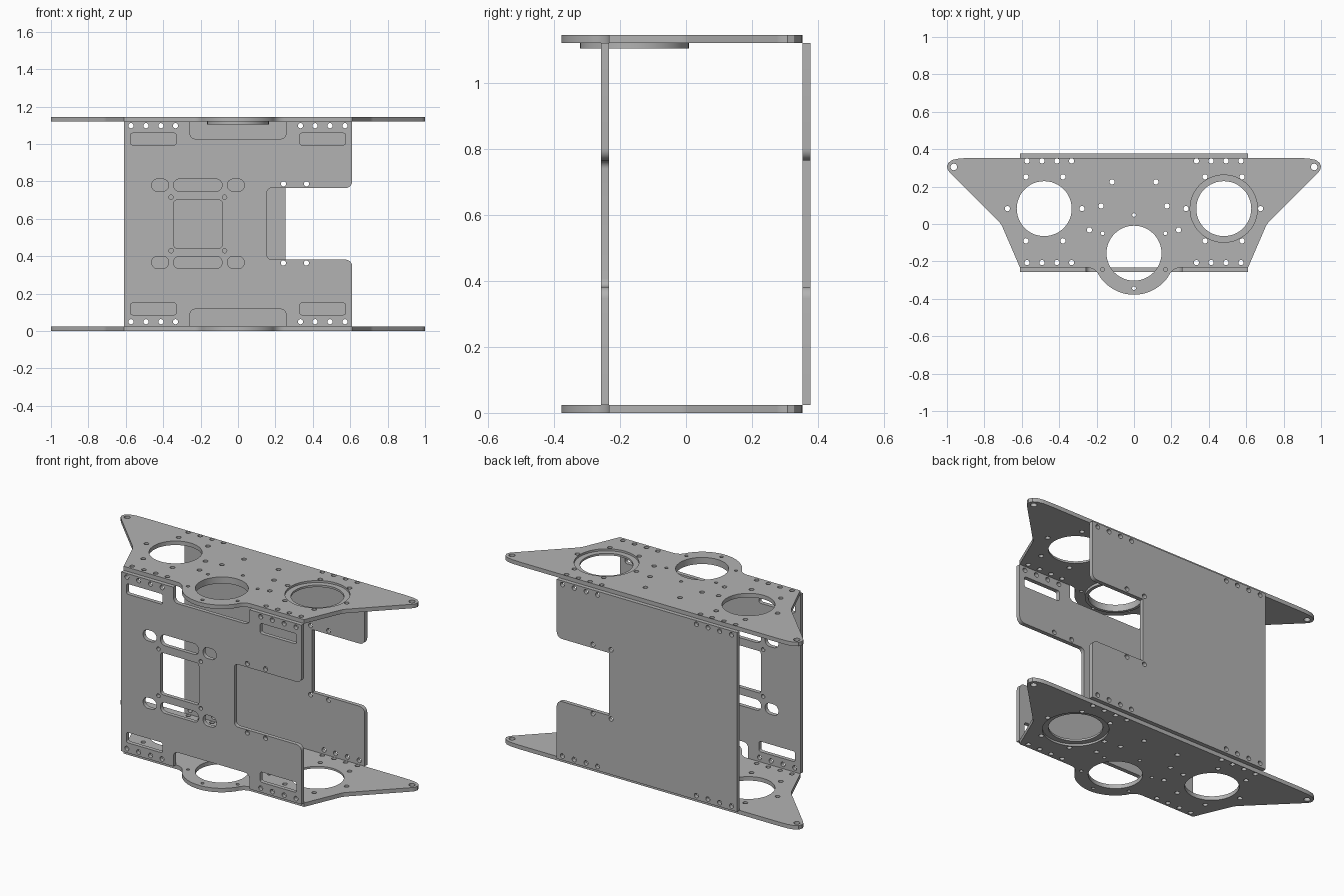
import bpy, bmesh, math
from mathutils import Vector, Matrix

cube = bpy.data.objects.get("Cube")
if cube:
    bpy.data.objects.remove(cube, do_unlink=True)

grey = bpy.data.materials.new("Metal grey")
grey.use_nodes = True
COLOUR = (0.45, 0.45, 0.45, 1)
grey.diffuse_color = COLOUR
grey.node_tree.nodes["Principled BSDF"].inputs["Base Color"].default_value = COLOUR

T = 0.0245          # sheet thickness
H = 1.145           # overall height
WALL_ROW = (0.572, 0.492, 0.412, 0.334)


def arc(cx, cy, r, a0, a1, n):
    return [(cx + r * math.cos(math.radians(a0 + (a1 - a0) * i / n)),
             cy + r * math.sin(math.radians(a0 + (a1 - a0) * i / n))) for i in range(n + 1)]


def circle(cx, cy, r, n=16):
    return arc(cx, cy, r, 0, 360, n)[:-1]


def rounded(corners, n=6):
    """Polygon from (x, y, radius) corners, each corner filleted."""
    out = []
    for i, (x, y, r) in enumerate(corners):
        p = Vector((x, y))
        if r == 0:
            out.append((x, y))
            continue
        a = (Vector(corners[i - 1][:2]) - p).normalized()
        b = (Vector(corners[(i + 1) % len(corners)][:2]) - p).normalized()
        half = a.angle(b) / 2
        c = p + (a + b).normalized() * (r / math.sin(half))
        start = p + a * (r / math.tan(half)) - c
        sweep = start.angle_signed(p + b * (r / math.tan(half)) - c)
        for k in range(n + 1):
            out.append(tuple(c + Matrix.Rotation(-sweep * k / n, 2) @ start))
    return out


def slot(x0, x1, y0, y1, r):
    return rounded([(x0, y0, r), (x1, y0, r), (x1, y1, r), (x0, y1, r)])


def sheet(name, outline, holes, thickness, location, upright=False):
    """Flat sheet with holes, extruded about its mid plane."""
    cu = bpy.data.curves.new(name, "CURVE")
    cu.dimensions = "2D"
    cu.fill_mode = "BOTH"
    cu.extrude = thickness / 2
    for loop in [outline] + holes:
        sp = cu.splines.new("POLY")
        sp.points.add(len(loop) - 1)
        for pt, (x, y) in zip(sp.points, loop):
            pt.co = (x, y, 0, 1)
        sp.use_cyclic_u = True
    tmp = bpy.data.objects.new(name + " profile", cu)
    bpy.context.collection.objects.link(tmp)
    bpy.context.view_layer.update()
    dg = bpy.context.evaluated_depsgraph_get()
    me = bpy.data.meshes.new_from_object(tmp.evaluated_get(dg))
    bpy.data.objects.remove(tmp, do_unlink=True)
    bpy.data.curves.remove(cu)
    bm = bmesh.new()
    bm.from_mesh(me)
    bmesh.ops.remove_doubles(bm, verts=bm.verts, dist=1e-5)
    bmesh.ops.recalc_face_normals(bm, faces=bm.faces)
    if upright:
        bm.transform(Matrix.Rotation(math.pi / 2, 4, "X"))
    bm.to_mesh(me)
    bm.free()
    me.name = name
    me.materials.clear()
    me.materials.append(grey)
    ob = bpy.data.objects.new(name, me)
    ob.location = location
    bpy.context.collection.objects.link(ob)
    bpy.ops.object.select_all(action="DESELECT")
    ob.select_set(True)
    bpy.context.view_layer.objects.active = ob
    bpy.ops.object.shade_smooth_by_angle(angle=math.radians(30))
    return ob


# --- End plates: winged outline with a round nose at the front ---
BIG, STEP = 0.147, 0.18
NOSE_Y, NOSE_R, EDGE_Y = -0.156, 0.222, -0.233
left_half = rounded([(-1.01, 0.353, 0), (-1.025, 0.315, 0), (-0.71, 0.0, 0.1), (-0.61, EDGE_Y, 0)])[2:]
tip = [(-0.86, 0.353), (-0.93, 0.351), (-0.97, 0.343), (-0.992, 0.328),
       (-1.0, 0.308), (-0.995, 0.288), (-0.983, 0.273)]
fillet = arc(-0.25, EDGE_Y - 0.068, 0.068, 90, 30.5, 6)
half = tip + left_half + fillet
nose = arc(0, NOSE_Y, NOSE_R, 210.5, 329.5, 28)[1:-1]
plate_outline = half + nose + [(-x, y) for x, y in reversed(half)]

plate_holes = [circle(0, NOSE_Y, BIG, 48), circle(-0.48, 0.082, BIG, 48),
               circle(0.48, 0.082, STEP, 48),
               circle(0, 0.048, 0.01), circle(0, -0.343, 0.01)]
bolts = [(x, y, 0.014) for x in WALL_ROW for y in (0.337, -0.206)]
bolts += [(x, y, 0.014) for x in (0.578, 0.38) for y in (0.252, -0.09)]
bolts += [(0.677, 0.082, 0.014), (0.278, 0.082, 0.014), (0.117, 0.225, 0.014),
          (0.176, 0.096, 0.014), (0.238, -0.032, 0.014), (0.963, 0.305, 0.018),
          (0.168, -0.05, 0.01), (0.168, -0.243, 0.01)]
for x, y, r in bolts:
    plate_holes += [circle(x, y, r), circle(-x, y, r)]

sheet("bottom_plate", plate_outline, plate_holes, T, (0, 0, T / 2))
sheet("top_plate", plate_outline, plate_holes, T, (0, 0, H - T / 2))

# --- Recessed seats inside the stepped holes, and the collar under the nose ---
for name, z in (("bottom_seat", T * 0.75), ("top_seat", H - T * 0.75)):
    sheet(name, circle(0, 0, STEP, 48), [circle(0, 0, BIG, 48)], T / 2, (0.48, 0.082, z))
sheet("nose_collar", circle(0, 0, 0.165, 48), [circle(0, 0, BIG, 48)], 0.016,
      (0, NOSE_Y, H - T - 0.008))

# --- Walls ---
Z0, Z1, W = T, H - T, 0.61
N0, N1 = 0.382, 0.765      # side notch heights
row_holes = [circle(s * x, z, 0.014) for x in WALL_ROW for s in (-1, 1) for z in (0.05, 1.098)]
row_holes += [circle(x, z, 0.014) for x in (0.243, 0.366) for z in (0.364, 0.787)]


def side_notch(x, inner):
    return [(W, N0, 0.035), (x, N0, inner), (x, N1, inner), (W, N1, 0.035)]


C, D = 0.257, 0.093        # cut-outs at top and bottom middle
front_outline = rounded(
    [(-W, Z0, 0), (-C, Z0, 0), (-C, Z0 + D, 0.03), (C, Z0 + D, 0.03), (C, Z0, 0), (W, Z0, 0)]
    + side_notch(0.155, 0.025)
    + [(W, Z1, 0), (C, Z1, 0), (C, Z1 - D, 0.03), (-C, Z1 - D, 0.03), (-C, Z1, 0), (-W, Z1, 0)])
front_holes = list(row_holes)
for z0, z1 in ((0.087, 0.15), (0.995, 1.058)):
    front_holes += [slot(-0.575, -0.33, z0, z1, 0.012), slot(0.33, 0.575, z0, z1, 0.012)]
for z0, z1 in ((0.334, 0.4), (0.747, 0.813)):
    for x0, x1 in ((-0.462, -0.371), (-0.345, -0.085), (-0.057, 0.034)):
        front_holes.append(slot(x0, x1, z0, z1, 0.0325))
front_holes.append(slot(-0.343, -0.085, 0.444, 0.7, 0.015))
front_holes += [circle(x, z, 0.012) for x in (-0.358, -0.072) for z in (0.43, 0.716)]
sheet("front_wall", front_outline, front_holes, T, (0, EDGE_Y - T / 2, 0), True)

back_outline = rounded([(-W, Z0, 0), (W, Z0, 0)] + side_notch(0.255, 0)
                       + [(W, Z1, 0), (-W, Z1, 0)])
sheet("back_wall", back_outline, row_holes, T, (0, 0.353 + T / 2, 0), True)
